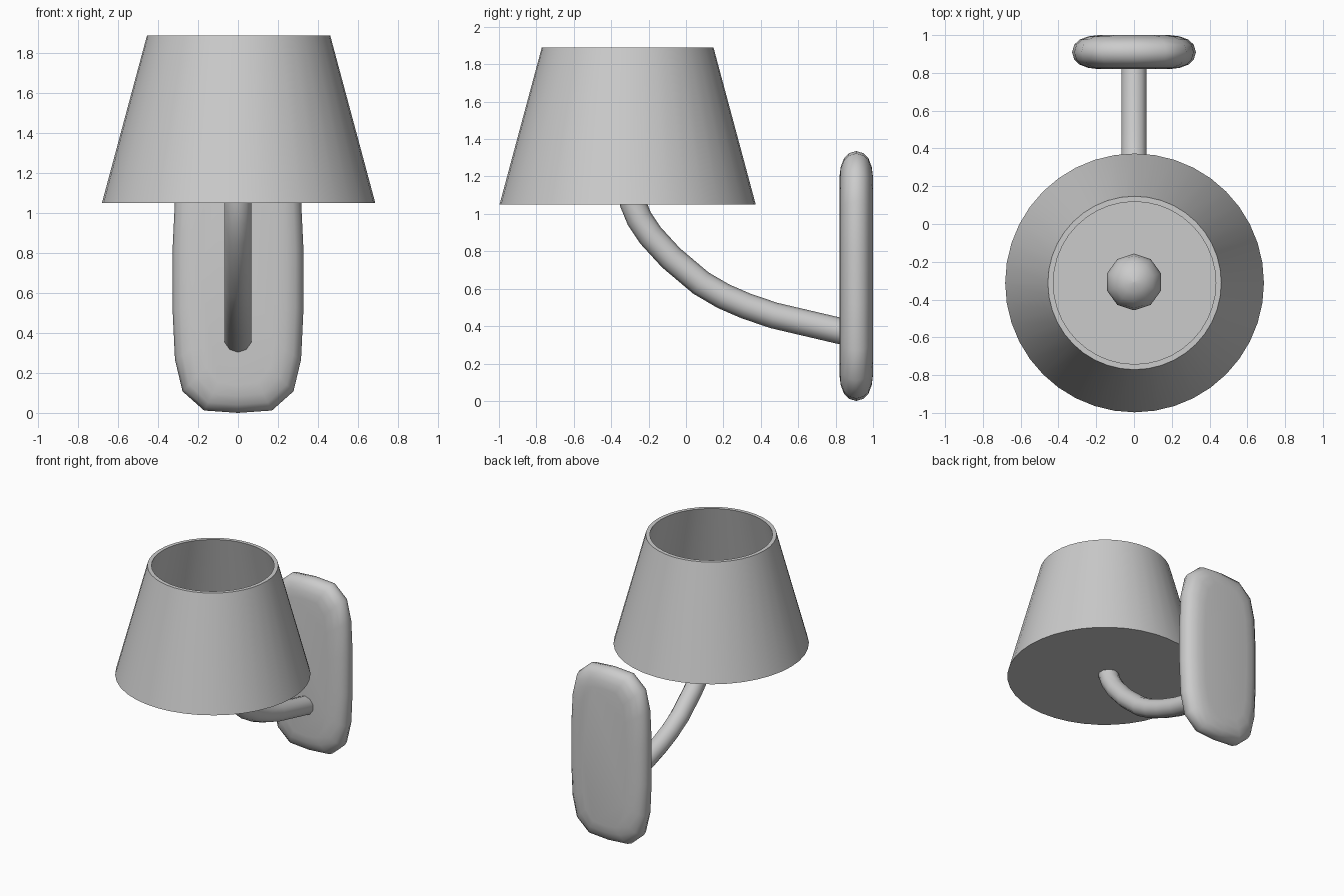
import bpy, bmesh, math
from mathutils import Vector

if "Cube" in bpy.data.objects:
    bpy.data.objects.remove(bpy.data.objects["Cube"])


def loft(name, rings, angle=40):
    """Skin a list of equal-length point rings and cap both ends."""
    bm = bmesh.new()
    vr = [[bm.verts.new(p) for p in ring] for ring in rings]
    n = len(vr[0])
    for a, b in zip(vr, vr[1:]):
        for i in range(n):
            j = (i + 1) % n
            bm.faces.new((a[i], a[j], b[j], b[i]))
    bm.faces.new(vr[0][::-1])
    bm.faces.new(vr[-1])
    bmesh.ops.recalc_face_normals(bm, faces=bm.faces)
    me = bpy.data.meshes.new(name)
    bm.to_mesh(me)
    bm.free()
    ob = bpy.data.objects.new(name, me)
    bpy.context.collection.objects.link(ob)
    bpy.ops.object.select_all(action='DESELECT')
    ob.select_set(True)
    bpy.context.view_layer.objects.active = ob
    bpy.ops.object.shade_smooth_by_angle(angle=math.radians(angle))
    return ob


def lathe(name, profile, sides, cx, cy):
    """Revolve (radius, z) points about a vertical axis."""
    rings = []
    for r, z in profile:
        ring = []
        for i in range(sides):
            t = math.tau * i / sides + math.pi / 2
            ring.append((cx + r * math.cos(t), cy + r * math.sin(t), z))
        rings.append(ring)
    return loft(name, rings)


# Tapered shade: closed underneath, open at the top
lathe("shade", [(0.685, 1.05), (0.459, 1.89), (0.43, 1.89), (0.65, 1.07)],
      40, 0.003, -0.312)

# Bulb with a short neck, inside the shade
bulb = [(0.068, 1.06), (0.07, 1.14)]
for k in range(2, 9):
    t = -math.pi / 2 + math.pi * k / 8
    bulb.append((max(0.15 * math.cos(t), 0.004), 1.28 + 0.15 * math.sin(t)))
lathe("bulb", bulb, 10, 0.0, -0.307)

# Curved arm: a round tube swept along a path in the y-z plane
path = [Vector((0, y, z)) for y, z in [
    (0.88, 0.362), (0.82, 0.375), (0.47, 0.457), (0.32, 0.508), (0.20, 0.56),
    (0.08, 0.63), (-0.08, 0.765), (-0.19, 0.885), (-0.25, 0.975),
    (-0.285, 1.06), (-0.30, 1.14)]]
rings = []
for i, p in enumerate(path):
    d = (path[min(i + 1, len(path) - 1)] - path[max(i - 1, 0)]).normalized()
    side = Vector((1, 0, 0))
    down = d.cross(side)
    rings.append([p + 0.07 * (math.sin(math.tau * k / 10) * side
                              + math.cos(math.tau * k / 10) * down)
                  for k in range(10)])
loft("arm", rings)

# Rounded wall plate: one outline quarter mirrored, stacked with shrinking insets
W, H = 0.328, 0.668
quarter = [(0.328, 0.15), (0.316, 0.40), (0.278, 0.56), (0.17, 0.656)]
outline = [(W, 0)] + quarter + [(0, H)]
outline += [(-x, z) for x, z in quarter[::-1]] + [(-W, 0)]
outline += [(-x, -z) for x, z in quarter] + [(0, -H)]
outline += [(x, -z) for x, z in quarter[::-1]]
half = [(0.09, 0.14), (0.083, 0.085), (0.066, 0.04), (0.04, 0.012)]
layers = [(-y, d) for y, d in half] + [(0, 0)] + half[::-1]
loft("wall_plate", [[(x * (W - d) / W, 0.91 + y, H + z * (H - d) / H)
                     for x, z in outline] for y, d in layers], 60)
